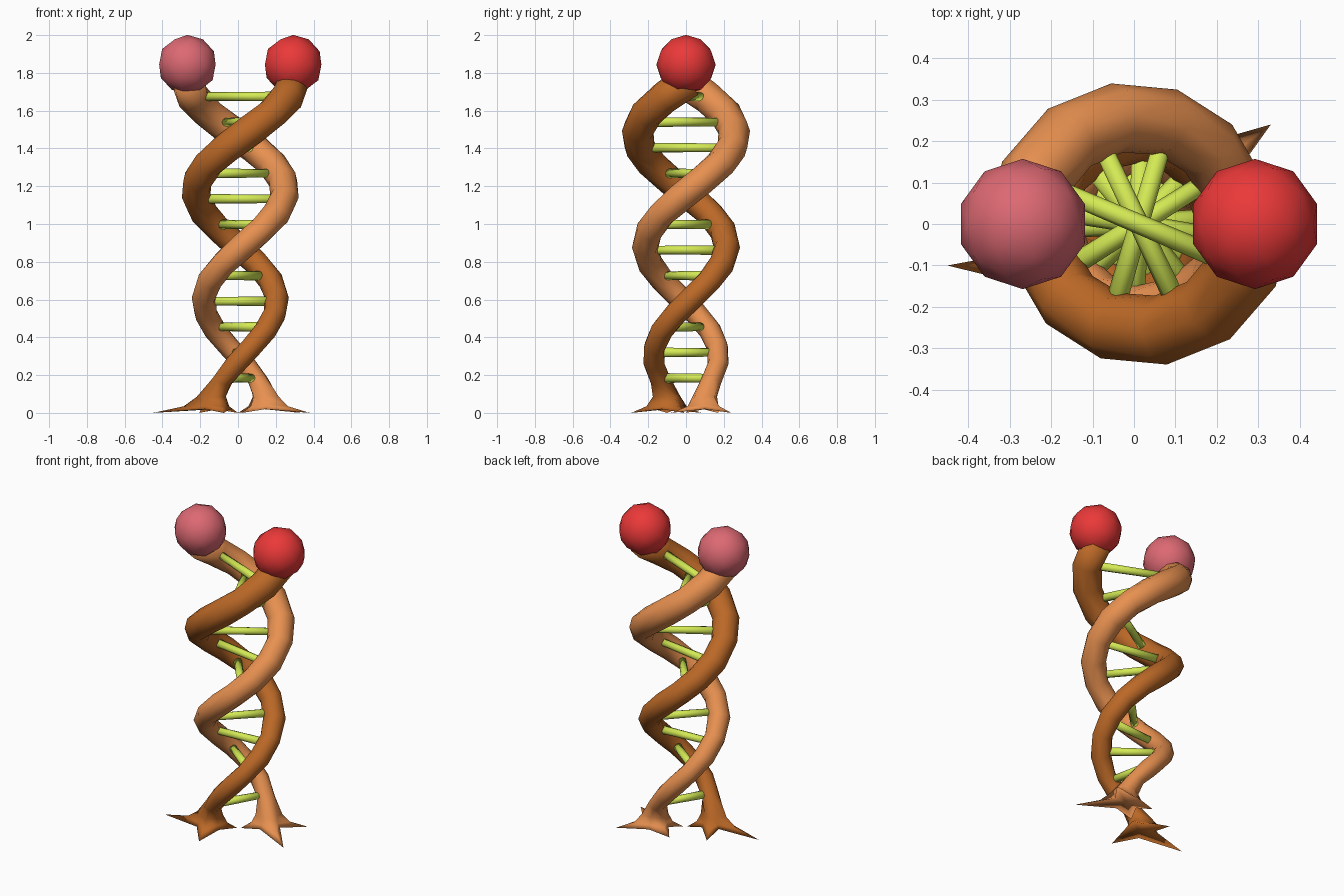
import bpy, bmesh, math
from mathutils import Vector

if "Cube" in bpy.data.objects:
    bpy.data.objects.remove(bpy.data.objects["Cube"])

CX = 0.012            # helix axis x
TOP, LOW = 1.76, 0.17  # strand ends
SIDES = 8


def material(name, rgb):
    m = bpy.data.materials.new(name)
    m.diffuse_color = (*rgb, 1)
    m.use_nodes = True
    m.node_tree.nodes["Principled BSDF"].inputs["Base Color"].default_value = m.diffuse_color
    return m


def finish(name, bm, mat):
    bmesh.ops.recalc_face_normals(bm, faces=bm.faces)
    me = bpy.data.meshes.new(name)
    bm.to_mesh(me)
    bm.free()
    for p in me.polygons:
        p.use_smooth = True
    me.materials.append(mat)
    ob = bpy.data.objects.new(name, me)
    bpy.context.collection.objects.link(ob)
    return ob


def helix(z, phase):
    a = phase - math.radians(90) * (1.75 - z) / 0.293
    r = 0.152 + 0.073 * z
    return Vector((CX + r * math.cos(a), r * math.sin(a), z)), a


def strand(name, phase, foot, tips, mat):
    bm = bmesh.new()
    rings = []
    # twisted tube, tapering downwards
    steps = 18
    for i in range(steps + 1):
        z = TOP + (LOW - TOP) * i / steps
        p, a = helix(z, phase)
        t = (helix(z + 0.005, phase)[0] - helix(z - 0.005, phase)[0]).normalized()
        if i == steps:
            t = (t + Vector((0, 0, 0.8))).normalized()
        e = Vector((math.cos(a), math.sin(a), 0))
        e = (e - t * e.dot(t)).normalized()
        b = t.cross(e)
        rad = 0.05 + 0.023 * z
        rings.append([p + rad * (e * math.cos(k * math.tau / SIDES) + b * math.sin(k * math.tau / SIDES))
                      for k in range(SIDES)])
    # star-shaped root: pointed tips with valleys between them
    c = Vector((*foot, 0))
    polar = sorted((math.atan2(y - c.y, x - c.x) % math.tau, math.hypot(x - c.x, y - c.y))
                   for x, y in tips)
    star = []
    for k, (ang, d) in enumerate(polar):
        nxt = polar[(k + 1) % len(polar)][0]
        gap = (nxt - ang) % math.tau
        star += [(ang, d, 0.0), (ang + gap / 2, 0.085, 0.02)]
    start = helix(LOW, phase)[1]
    first = min(range(SIDES), key=lambda k: -math.cos(star[k][0] - start))
    star = star[first:] + star[:first]
    for blend, h in ((0.12, 0.085), (0.38, 0.035), (1.0, 0.0)):
        ring = []
        for ang, d, up in star:
            r = 0.062 + (d - 0.062) * blend
            ring.append(c + Vector((r * math.cos(ang), r * math.sin(ang), h + up * blend)))
        rings.append(ring)
    vs = [[bm.verts.new(p) for p in ring] for ring in rings]
    for r0, r1 in zip(vs, vs[1:]):
        for k in range(SIDES):
            j = (k + 1) % SIDES
            bm.faces.new((r0[k], r0[j], r1[j], r1[k]))
    bm.faces.new(vs[0])
    under = bm.verts.new(c + Vector((0, 0, 0.02)))
    for k in range(SIDES):
        bm.faces.new((vs[-1][k], vs[-1][(k + 1) % SIDES], under))
    finish(name, bm, mat)


dark = material("dark_bark", (0.50, 0.14, 0.02))
light = material("light_bark", (0.80, 0.28, 0.08))
red = material("red", (0.83, 0.04, 0.04))
pink = material("pink", (0.72, 0.14, 0.17))
green = material("lime", (0.66, 0.82, 0.09))

# two strands with rooted feet
strand("dark_strand", 0, (-0.125, -0.10),
       [(-0.45, -0.10), (-0.075, -0.29), (-0.204, 0.08), (0.0, -0.01)], dark)
strand("light_strand", math.pi, (0.145, 0.10),
       [(0.33, 0.24), (0.38, -0.08), (0.0, 0.17), (0.02, 0.0)], light)

# crown balls
for name, x, mat in (("red_ball", 0.292, red), ("pink_ball", -0.268, pink)):
    bm = bmesh.new()
    bmesh.ops.create_icosphere(bm, subdivisions=2, radius=0.157)
    finish(name, bm, mat).location = (x, 0, 1.844)

# ladder rungs
for i in range(12):
    z = 1.675 - 0.1355 * i
    a, b = helix(z, 0)[0], helix(z, math.pi)[0]
    d = b - a
    bm = bmesh.new()
    bmesh.ops.create_cone(bm, cap_ends=True, segments=8, radius1=0.026, radius2=0.022,
                          depth=d.length * 0.9)
    ob = finish(f"rung_{i + 1}", bm, green)
    ob.location = (a + b) / 2
    ob.rotation_euler = d.to_track_quat('Z', 'Y').to_euler()
